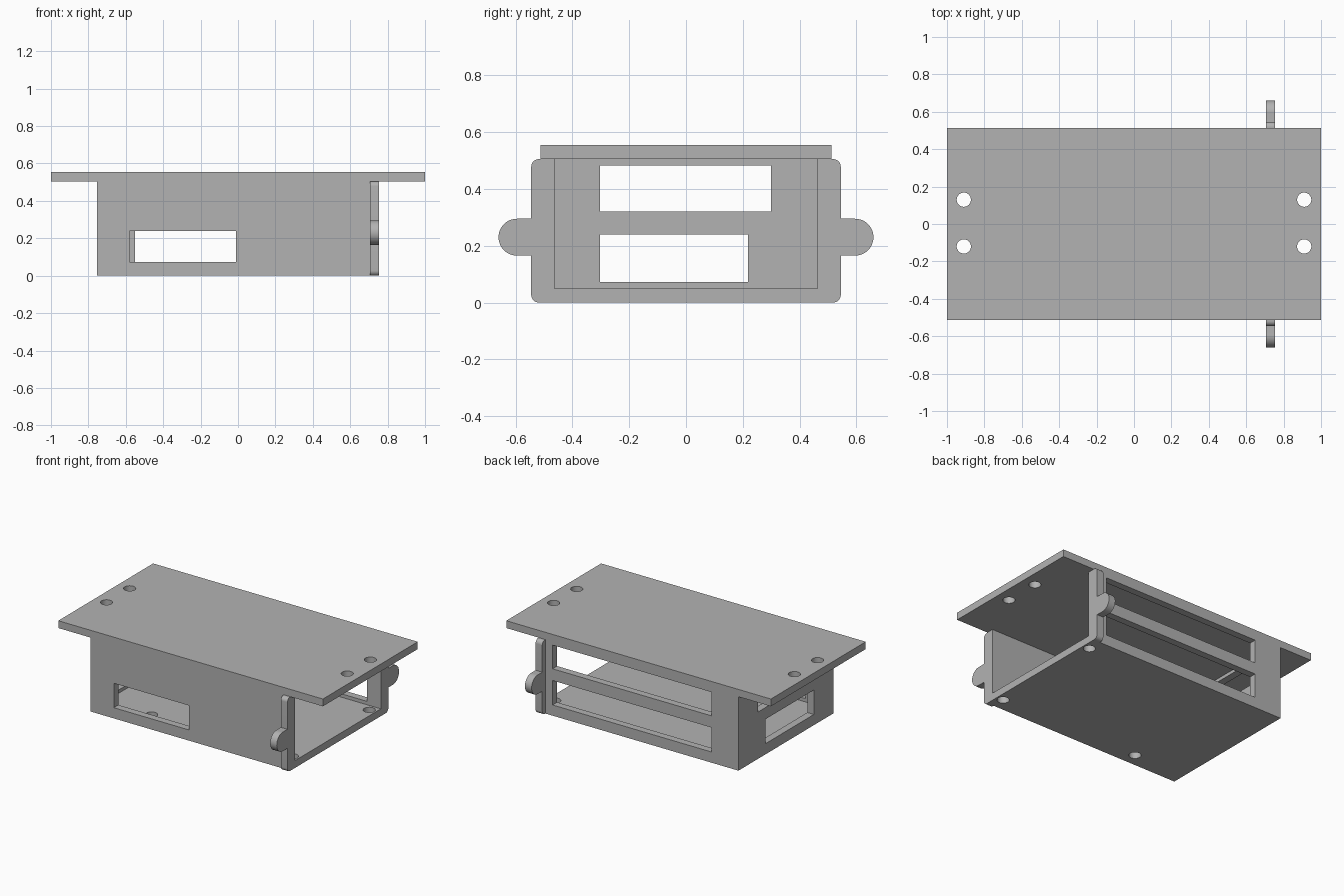
import bpy, bmesh, math
from mathutils import Matrix

if "Cube" in bpy.data.objects:
    bpy.data.objects.remove(bpy.data.objects["Cube"])

gray = bpy.data.materials.new("plain gray")
gray.diffuse_color = (0.448, 0.448, 0.448, 1)
gray.use_nodes = True
gray.node_tree.nodes["Principled BSDF"].inputs["Base Color"].default_value = gray.diffuse_color


def finish(name, bm):
    bmesh.ops.recalc_face_normals(bm, faces=bm.faces)
    me = bpy.data.meshes.new(name)
    bm.to_mesh(me)
    bm.free()
    me.materials.append(gray)
    ob = bpy.data.objects.new(name, me)
    bpy.context.collection.objects.link(ob)
    return ob


def box(name, x, y, z):
    """Box from (min, max) ranges."""
    bm = bmesh.new()
    bmesh.ops.create_cube(bm, size=1)
    for v in bm.verts:
        for i, (lo, hi) in enumerate((x, y, z)):
            v.co[i] = hi if v.co[i] > 0 else lo
    return finish(name, bm)


def cylinder(name, center, radius, depth, axis="Z"):
    bm = bmesh.new()
    bmesh.ops.create_cone(bm, cap_ends=True, segments=48, radius1=radius,
                          radius2=radius, depth=depth)
    if axis == "X":
        bm.transform(Matrix.Rotation(math.pi / 2, 4, "Y"))
    bm.transform(Matrix.Translation(center))
    return finish(name, bm)


def combine(ob, other, operation):
    """Apply a boolean and discard the helper."""
    mod = ob.modifiers.new("boolean", "BOOLEAN")
    mod.operation = operation
    mod.solver = "EXACT"
    mod.object = other
    dg = bpy.context.evaluated_depsgraph_get()
    me = bpy.data.meshes.new_from_object(ob.evaluated_get(dg))
    ob.modifiers.clear()
    ob.data = me
    bpy.data.objects.remove(other)


def rounded_plate(name, x, half_y, z, r):
    """Plate facing x with rounded corners."""
    bm = bmesh.new()
    verts = []
    corners = ((half_y - r, z[1] - r), (r - half_y, z[1] - r),
               (r - half_y, z[0] + r), (half_y - r, z[0] + r))
    for q, (cy, cz) in enumerate(corners):
        for k in range(9):
            a = math.pi / 2 * (q + k / 8)
            verts.append(bm.verts.new((x[0], cy + r * math.cos(a), cz + r * math.sin(a))))
    face = bm.faces.new(verts)
    ext = bmesh.ops.extrude_face_region(bm, geom=[face])["geom"]
    bmesh.ops.translate(bm, vec=(x[1] - x[0], 0, 0),
                        verts=[g for g in ext if isinstance(g, bmesh.types.BMVert)])
    return finish(name, bm)


W, L, H, T = 0.512, 0.755, 0.505, 0.05   # half width, half length, height, wall
FX = (L - T, L)                          # mounting flange thickness range
EAR_Y, EAR_Z, HOLE = 0.595, 0.23, 0.038

# Enclosure body with the mounting flange and its two ears
body = box("enclosure_body", (-L, L), (-W, W), (0, H))
combine(body, rounded_plate("flange", FX, 0.545, (0, H), 0.027), "UNION")
for s in (-1, 1):
    combine(body, box("ear_neck", FX, sorted((s * 0.5, s * EAR_Y)),
                      (EAR_Z - 0.065, EAR_Z + 0.065)), "UNION")
    combine(body, cylinder("ear", (L - T / 2, s * EAR_Y, EAR_Z), 0.065, T, "X"), "UNION")

# Hollow interior, open at the flange end and under the lid
combine(body, box("cavity", (-L + T, 1.2), (-0.463, 0.463), (T, 0.8)), "DIFFERENCE")

# Windows: front, two long back slots, two in the closed end
LOW, HIGH = (0.073, 0.24), (0.32, 0.482)
windows = (
    ((-0.58, -0.01), (-0.6, -0.4), LOW),
    ((-0.55, 0.65), (0.4, 0.6), LOW),
    ((-0.55, 0.65), (0.4, 0.6), HIGH),
    ((-0.9, -0.6), (-0.302, 0.218), LOW),
    ((-0.9, -0.6), (-0.302, 0.3), HIGH),
)
for w in windows:
    combine(body, box("window", *w), "DIFFERENCE")

# Ear holes and floor screw holes
for s in (-1, 1):
    combine(body, cylinder("ear_hole", (L, s * EAR_Y, EAR_Z), HOLE, 0.3, "X"), "DIFFERENCE")
for x, y in ((0.705, 0.41), (0.705, -0.42), (-0.36, -0.42)):
    combine(body, cylinder("floor_hole", (x, y, 0), HOLE, 0.2), "DIFFERENCE")

# Lid plate with four screw holes
lid = box("lid_plate", (-1, 1), (-W, W), (H, H + T))
for x in (-0.91, 0.91):
    for y in (-0.12, 0.13):
        combine(lid, cylinder("lid_hole", (x, y, H), HOLE, 0.3), "DIFFERENCE")

for ob in (body, lid):
    bpy.ops.object.select_all(action="DESELECT")
    ob.select_set(True)
    bpy.context.view_layer.objects.active = ob
    bpy.ops.object.shade_smooth_by_angle(angle=math.radians(30))
